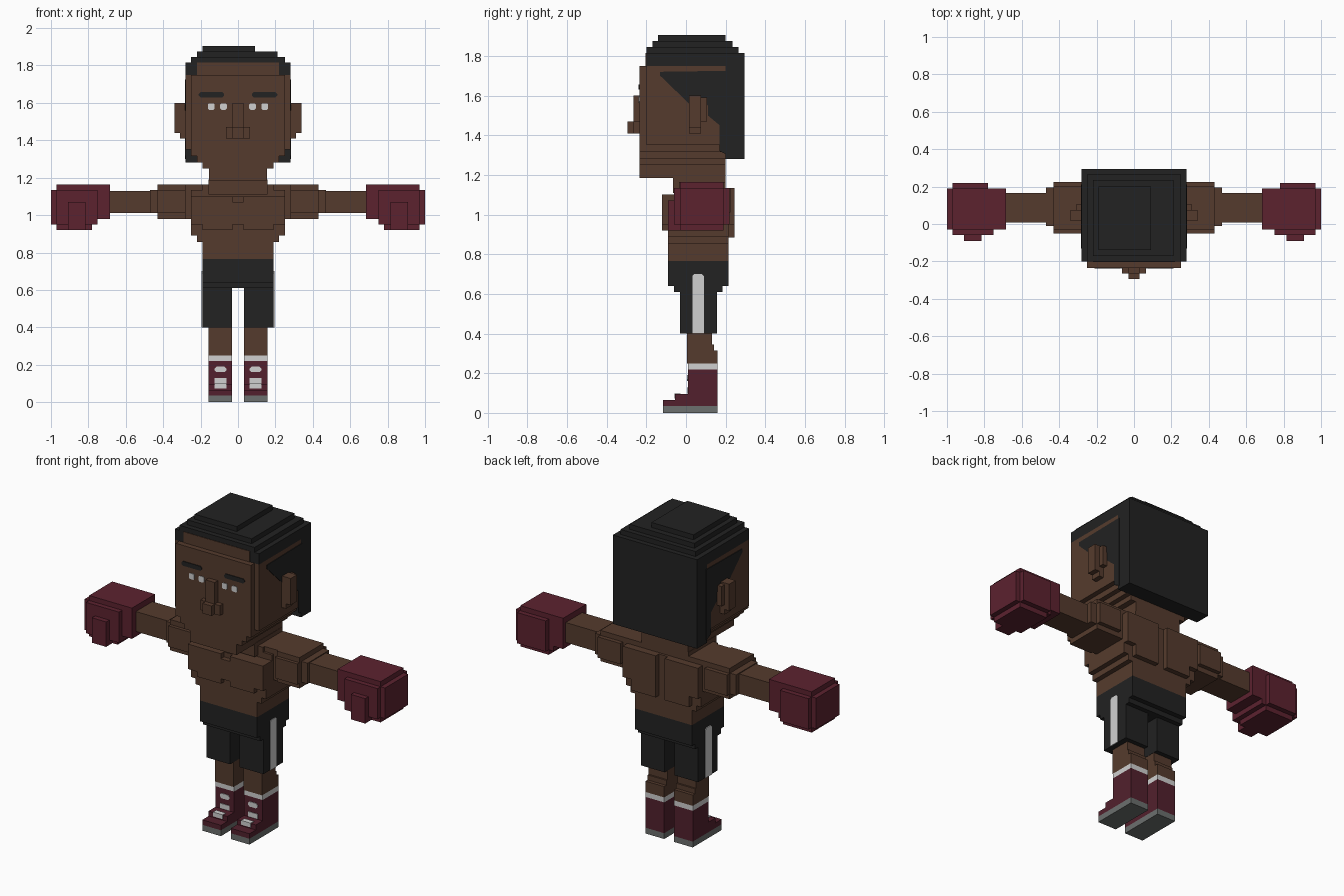
import bpy, bmesh


def material(name, r, g, b):
    def lin(c):
        c /= 255
        return c / 12.92 if c < 0.04045 else ((c + 0.055) / 1.055) ** 2.4
    m = bpy.data.materials.new(name)
    m.diffuse_color = (lin(r), lin(g), lin(b), 1)
    return m


SKIN = material("brown skin", 85, 59, 45)
BLACK = material("soft black", 34, 34, 34)
RED = material("glove red", 92, 34, 47)
BOOT = material("boot red", 82, 32, 45)
WHITE = material("white", 208, 208, 208)
GREY = material("sole grey", 108, 112, 110)


def finish(name, bm, mat):
    bmesh.ops.recalc_face_normals(bm, faces=bm.faces)
    me = bpy.data.meshes.new(name)
    bm.to_mesh(me)
    bm.free()
    me.materials.append(mat)
    ob = bpy.data.objects.new(name, me)
    bpy.context.collection.objects.link(ob)
    return ob


def boxes(name, mat, *parts, side=1):
    """One object from boxes (x0, x1, y0, y1, z0, z1); side=-1 mirrors in x."""
    bm = bmesh.new()
    for x0, x1, y0, y1, z0, z1 in parts:
        for v in bmesh.ops.create_cube(bm, size=1)["verts"]:
            v.co = (side * (x1 if v.co.x > 0 else x0),
                    y1 if v.co.y > 0 else y0,
                    z1 if v.co.z > 0 else z0)
    return finish(name, bm, mat)


def plate(name, mat, axis, pos, thick, outline):
    """Thin extruded outline facing along x (y, z points) or y (x, z points)."""
    bm = bmesh.new()
    pts = [(pos, a, b) if axis == "x" else (a, pos, b) for a, b in outline]
    face = bm.faces.new([bm.verts.new(p) for p in pts])
    ext = bmesh.ops.extrude_face_region(bm, geom=[face])["geom"]
    vec = (thick, 0, 0) if axis == "x" else (0, thick, 0)
    bmesh.ops.translate(bm, vec=vec, verts=[v for v in ext if isinstance(v, bmesh.types.BMVert)])
    return finish(name, bm, mat)


def chamfered(a0, a1, b0, b1, c):
    return [(a0 + c, b0), (a1 - c, b0), (a1, b0 + c), (a1, b1 - c),
            (a1 - c, b1), (a0 + c, b1), (a0, b1 - c), (a0, b0 + c)]


# Head: main block, face slab and stepped jaw
boxes("head", SKIN,
      (-.28, .28, -.20, .20, 1.35, 1.75),
      (-.25, .25, -.235, .20, 1.315, 1.75),
      (-.22, .22, -.235, .20, 1.28, 1.315),
      (-.19, .19, -.235, .20, 1.25, 1.28),
      (-.155, .155, -.235, .20, 1.185, 1.25))
boxes("forehead", SKIN, (-.22, .22, -.203, -.17, 1.75, 1.815))
boxes("nose", SKIN,
      (-.03, .03, -.265, -.23, 1.41, 1.60),
      (-.065, .065, -.265, -.23, 1.41, 1.47),
      (-.03, .03, -.295, -.23, 1.41, 1.47))

# Hair: stepped cap and back slab
boxes("hair", BLACK,
      (-.28, .28, -.20, .295, 1.75, 1.815),
      (-.25, .25, -.20, .265, 1.815, 1.845),
      (-.22, .21, -.17, .235, 1.845, 1.875),
      (-.19, .09, -.14, .20, 1.875, 1.905),
      (-.28, .28, .20, .295, 1.28, 1.75))
hairline = [(-.13, 1.72), (.21, 1.725), (.21, 1.30), (.17, 1.32), (.17, 1.45),
            (.11, 1.50), (.11, 1.55), (.075, 1.585), (.015, 1.56), (-.13, 1.70)]

# Neck and torso
boxes("neck", SKIN, (-.157, .157, -.065, .20, 1.11, 1.19))
boxes("torso", SKIN,
      (-.25, .25, -.09, .215, .89, 1.10),
      (-.25, .25, -.035, .215, 1.10, 1.135),
      (-.19, .19, -.035, .20, 1.135, 1.165),
      (-.22, .22, -.09, .215, .855, .89),
      (-.19, .19, -.09, .215, .765, .855))
boxes("shorts_waist", BLACK,
      (-.19, .19, -.09, .215, .64, .765),
      (-.19, .19, -.06, .185, .61, .64))

for s, label in ((1, "left"), (-1, "right")):
    # Side of the head
    plate(f"{label}_side_hair", BLACK, "x", s * .28, s * .004, hairline)
    boxes(f"{label}_ear", SKIN,
          (.27, .31, .015, .075, 1.41, 1.60),
          (.27, .34, .015, .075, 1.44, 1.60),
          (.27, .31, .075, .105, 1.47, 1.59), side=s)

    # Eyes and brow
    for i, (a, b) in enumerate(((.06, .095), (.125, .16))):
        plate(f"{label}_eye_white_{i}", WHITE, "y", -.235, -.004,
              [(s * x, z) for x, z in chamfered(a, b, 1.563, 1.598, .006)])
    plate(f"{label}_eyebrow", BLACK, "y", -.235, -.004,
          [(s * x, z) for x, z in chamfered(.075, .21, 1.63, 1.657, .009)])

    # Chest and shoulder blade slabs
    boxes(f"{label}_chest", SKIN,
          (.03, .25, -.12, -.08, .95, 1.10),
          (0, .22, -.12, -.08, .95, 1.07),
          (.03, .19, -.12, -.08, .92, .95), side=s)
    boxes(f"{label}_shoulder_blade", SKIN,
          (.03, .25, .20, .245, .95, 1.135),
          (.03, .19, .20, .245, .885, .95), side=s)

    # Arm
    boxes(f"{label}_shoulder", SKIN,
          (.18, .31, -.02, .20, .98, 1.165),
          (.28, .43, -.05, .225, 1.01, 1.135),
          (.28, .43, -.03, .20, .98, 1.165),
          (.43, .47, -.01, .195, 1.01, 1.135), side=s)
    boxes(f"{label}_forearm", SKIN, (.45, .70, .008, .165, 1.01, 1.13), side=s)

    # Glove with thumb
    boxes(f"{label}_glove", RED,
          (.685, 1.0, -.03, .19, .98, 1.135),
          (.78, 1.0, -.03, .19, .95, 1.135),
          (.685, .97, -.03, .19, .98, 1.165),
          (.78, .97, -.06, .22, .95, 1.135),
          (.75, .97, -.06, .19, .95, 1.135),
          (.78, .97, -.03, .19, .92, 1.165),
          (.815, .91, -.09, 0, .92, 1.07), side=s)

    # Shorts leg with side stripe
    boxes(f"{label}_shorts_leg", BLACK, (.032, .19, -.03, .157, .40, .65), side=s)
    plate(f"{label}_shorts_stripe", WHITE, "x", s * .19, s * .004,
          [(.032, .40), (.09, .40), (.09, .69), (.08, .70), (.042, .70), (.032, .69)])

    # Leg, sock and boot
    boxes(f"{label}_leg", SKIN,
          (.033, .157, .005, .13, .25, .42),
          (.033, .157, .01, .16, .25, .315),
          (.033, .157, .01, .14, .315, .345), side=s)
    boxes(f"{label}_sock", WHITE, (.033, .157, .01, .16, .22, .25), side=s)
    boxes(f"{label}_boot", BOOT,
          (.033, .157, .01, .16, .035, .22),
          (.033, .157, -.055, .02, .035, .095),
          (.033, .157, -.115, -.05, .035, .065), side=s)
    boxes(f"{label}_sole", GREY, (.033, .157, -.115, .16, 0, .035), side=s)

    # Laces
    plate(f"{label}_upper_lace", WHITE, "y", .01, -.004,
          [(s * x, z) for x, z in chamfered(.062, .125, .16, .19, .01)])
    boxes(f"{label}_lower_laces", WHITE,
          (.062, .125, .006, .012, .098, .128),
          (.062, .125, -.058, -.028, .092, .099),
          (.062, .125, -.059, -.052, .073, .099), side=s)
